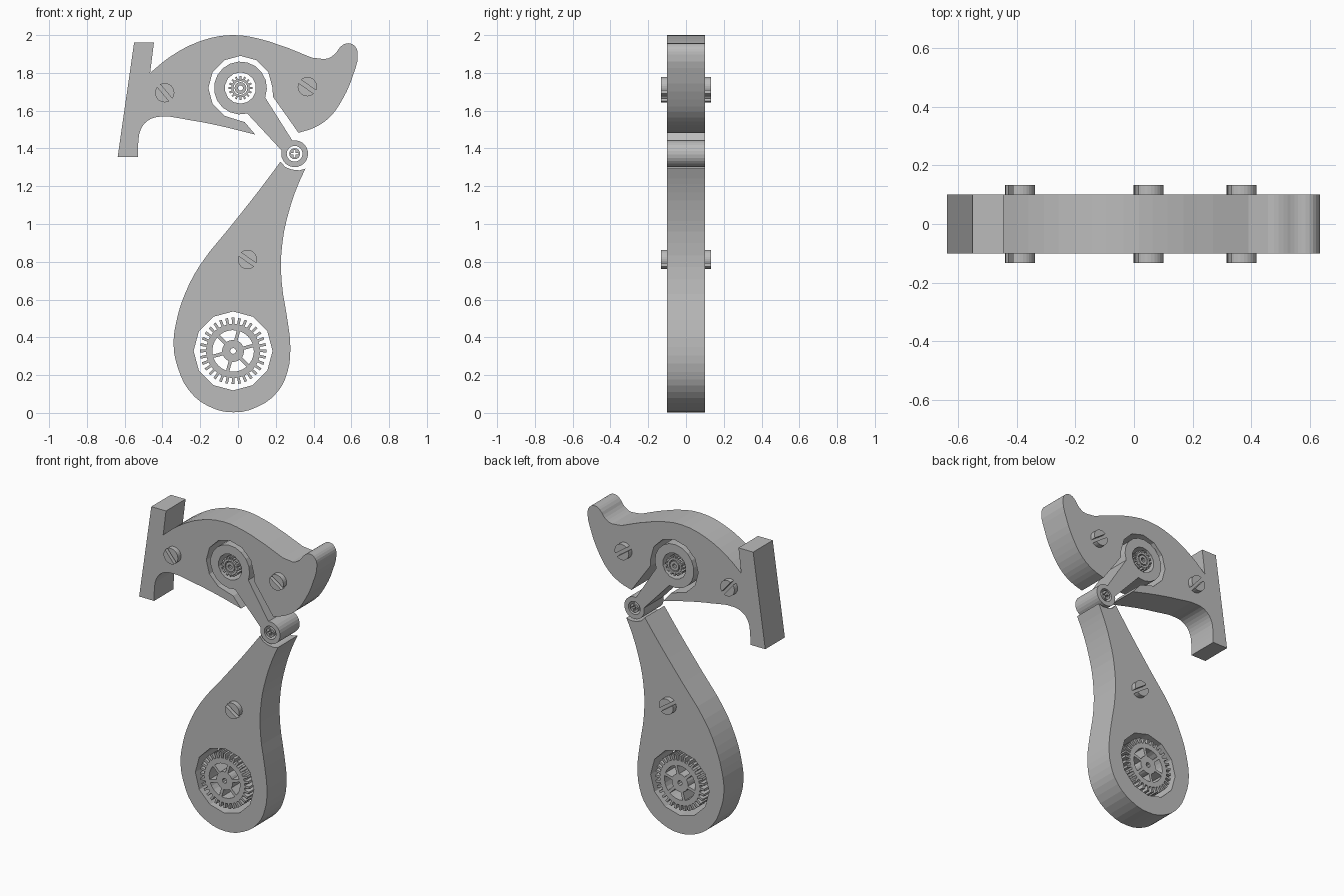
import bpy, bmesh
from math import sin, cos, pi, radians, asin

cube = bpy.data.objects.get("Cube")
if cube:
    bpy.data.objects.remove(cube, do_unlink=True)

grey = bpy.data.materials.new("plain grey")
grey.use_nodes = True
grey.diffuse_color = (0.5, 0.5, 0.5, 1)
grey.node_tree.nodes["Principled BSDF"].inputs["Base Color"].default_value = (0.5, 0.5, 0.5, 1)

HALF = 0.1
HUB = (0.013, 1.72)
JOINT = (0.30, 1.372)
WHEEL = (-0.026, 0.328)


def arc(c, r, a0, a1, n):
    """Points on an arc, both ends included (degrees)."""
    return [(c[0] + r * cos(radians(a0 + (a1 - a0) * i / n)),
             c[1] + r * sin(radians(a0 + (a1 - a0) * i / n))) for i in range(n + 1)]


def ring(c, r, n, a0=90):
    return arc(c, r, a0, a0 + 360, n)[:-1]


def plate(name, loops, half=HALF):
    """Extrude outlines; a loop is a list of corners or a list of (kind, points) runs."""
    cu = bpy.data.curves.new(name, 'CURVE')
    cu.dimensions, cu.fill_mode, cu.extrude = '2D', 'BOTH', half
    for loop in loops:
        curved = isinstance(loop[0][0], str)
        pts = [(p, k) for k, run in loop for p in run] if curved else [(p, "corner") for p in loop]
        sp = cu.splines.new('BEZIER' if curved else 'POLY')
        if curved:
            sp.bezier_points.add(len(pts) - 1)
            sp.resolution_u = 3
            for b, (p, _) in zip(sp.bezier_points, pts):
                b.co = (*p, 0)
            for b, (_, k) in zip(sp.bezier_points, pts):
                b.handle_left_type = b.handle_right_type = 'VECTOR' if k == "corner" else 'AUTO'
        else:
            sp.points.add(len(pts) - 1)
            for b, (p, _) in zip(sp.points, pts):
                b.co = (*p, 0, 1)
        sp.use_cyclic_u = True
    ob = bpy.data.objects.new(name, cu)
    bpy.context.collection.objects.link(ob)
    ob.rotation_euler.x = pi / 2
    bpy.ops.object.select_all(action='DESELECT')
    ob.select_set(True)
    bpy.context.view_layer.objects.active = ob
    bpy.ops.object.convert(target='MESH')
    ob = bpy.context.object
    bm = bmesh.new()
    bm.from_mesh(ob.data)
    bmesh.ops.remove_doubles(bm, verts=bm.verts, dist=0.0002)
    bmesh.ops.dissolve_limit(bm, angle_limit=0.005, verts=bm.verts, edges=bm.edges)
    bmesh.ops.recalc_face_normals(bm, faces=bm.faces)
    bm.to_mesh(ob.data)
    bm.free()
    ob.data.materials.clear()
    ob.data.materials.append(grey)
    for f in ob.data.polygons:
        f.use_smooth = False
    return ob


def teeth(c, root, tip, n):
    """Square-toothed gear outline."""
    step, out = 360 / n, []
    for i in range(n):
        a = 90 + i * step
        out += arc(c, root, a - step * .5, a - step * .24, 1)
        out += arc(c, tip, a - step * .21, a + step * .21, 1)
        out += arc(c, root, a + step * .24, a + step * .49, 1)
    return out


# upper body: crossbar, humped back, curled tip and open slot for the arm
plate("upper_body", [[
    ("corner", [(-.55, 1.96), (-.445, 1.96), (-.465, 1.80)]),
    ("smooth", [(-.36, 1.885), (-.2, 1.968), (-.035, 2.0), (.115, 1.98), (.27, 1.93),
                (.457, 1.873), (.51, 1.897), (.547, 1.942), (.584, 1.957), (.62, 1.94),
                (.634, 1.897), (.61, 1.79), (.552, 1.658), (.483, 1.563), (.404, 1.51)]),
    ("corner", [(.32, 1.483)] + arc(HUB, .178, -15, 0, 1)[:1] + arc(HUB, .17, 0, 240, 8)
     + arc(HUB, .182, 277, 278, 1)[:1] + [(.092, 1.473)]),
    ("smooth", [(-.098, 1.52), (-.256, 1.55), (-.415, 1.568), (-.478, 1.547),
                (-.515, 1.5), (-.528, 1.43)]),
    ("corner", [(-.53, 1.356), (-.637, 1.356)]),
]])

# lower body: pear shape with a cupped top and a faceted wheel opening
plate("lower_body", [[
    ("corner", [(.225, 1.33), (.25, 1.302), (.285, 1.288), (.325, 1.284), (.357, 1.293)]),
    ("smooth", [(.32, 1.213), (.272, 1.075), (.235, .9), (.23, .705), (.262, .49), (.277, .35),
                (.262, .217), (.209, .111), (.103, .032), (-.024, .003), (-.16, .037),
                (-.26, .12), (-.32, .244), (-.341, .36), (-.325, .49), (-.283, .625),
                (-.2, .784), (-.045, .98), (.113, 1.18)]),
], ring(WHEEL, .209, 12)])

# arm linking the hub and the joint
plate("arm", [arc(HUB, .14, -21, 285, 16) + arc(JOINT, .071, 166, 460, 20),
              ring(HUB, .083, 14), ring(JOINT, .042, 16)])

# small gear and axle inside the hub
plate("hub_gear", [teeth(HUB, .049, .063, 16), ring(HUB, .037, 16)])
plate("hub_axle", [ring(HUB, .031, 16), ring(HUB, .014, 10)])

# joint pin with a cross-shaped socket
L, W = .02, .005
quarter = [(L, -W), (L, W), (W, W)]
cross = []
for k in range(4):
    c, s = cos(k * pi / 2), sin(k * pi / 2)
    cross += [(JOINT[0] + x * c - y * s, JOINT[1] + x * s + y * c) for x, y in quarter]
plate("joint_pin", [ring(JOINT, .029, 16), cross])

# large spoked gear
windows = []
for k in range(6):
    a = 15 + 60 * k
    inner, outer = [asin(.009 / r) * 180 / pi for r in (.058, .11)]
    windows.append(arc(WHEEL, .058, a + inner, a + 60 - inner, 3)
                   + arc(WHEEL, .11, a + 60 - outer, a + outer, 4))
plate("spoked_gear", [teeth(WHEEL, .143, .176, 32), ring(WHEEL, .016, 8)] + windows)

# slotted screws passing through the bodies, each head split by its slot
for name, c, tilt in (("rear_screw", (-.388, 1.695), -50), ("front_screw", (.367, 1.727), -35),
                      ("lower_screw", (.05, .812), -35)):
    gap = 12
    for side, start in (("upper", 0), ("lower", 180)):
        plate(f"{name}_{side}_half", [arc(c, .051, tilt + start + gap, tilt + start + 180 - gap, 12)],
              .133)
